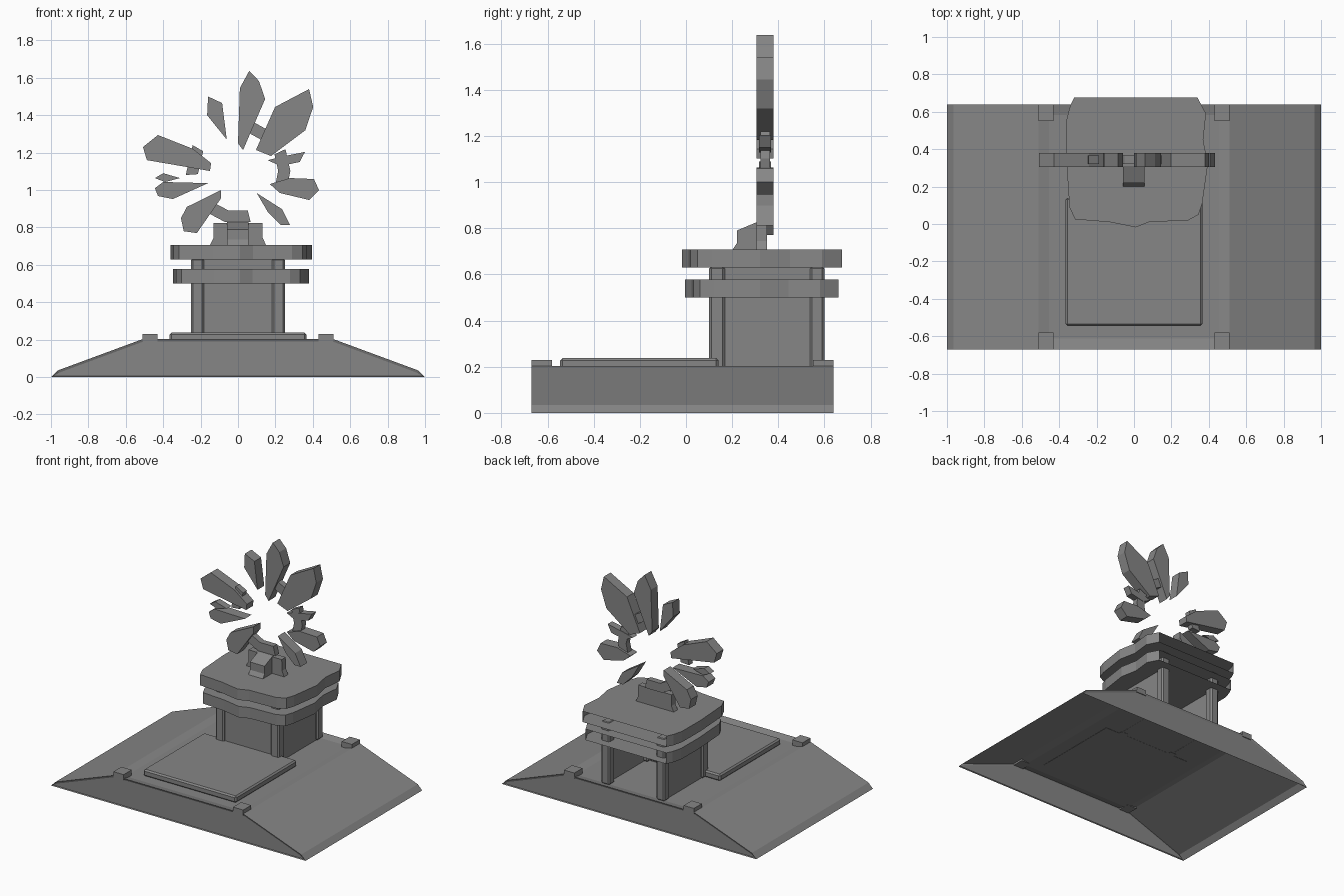
import bpy, bmesh, math
from mathutils import Vector

cube = bpy.data.objects.get("Cube")
if cube:
    bpy.data.objects.remove(cube, do_unlink=True)

stone = bpy.data.materials.new("grey stone")
stone.use_nodes = True
GREY = (0.24, 0.24, 0.24, 1)
stone.diffuse_color = GREY
stone.node_tree.nodes["Principled BSDF"].inputs["Base Color"].default_value = GREY


def finish(name, bm, bevel=0):
    bmesh.ops.recalc_face_normals(bm, faces=bm.faces)
    mesh = bpy.data.meshes.new(name)
    bm.to_mesh(mesh)
    bm.free()
    mesh.materials.append(stone)
    obj = bpy.data.objects.new(name, mesh)
    bpy.context.collection.objects.link(obj)
    if bevel:
        mod = obj.modifiers.new("chamfer", "BEVEL")
        mod.width = bevel
        mod.segments = 1
    return obj


def prism(points, axis, lo, hi):
    """Extrude a closed outline along the given axis (1 = y, 2 = z)."""
    bm = bmesh.new()
    verts = []
    for a, b in points:
        co = [a, b]
        co.insert(axis, lo)
        verts.append(bm.verts.new(co))
    face = bm.faces.new(verts)
    out = bmesh.ops.extrude_face_region(bm, geom=[face])
    shift = Vector((0, 0, 0))
    shift[axis] = hi - lo
    bmesh.ops.translate(bm, vec=shift,
                        verts=[v for v in out["geom"] if isinstance(v, bmesh.types.BMVert)])
    bmesh.ops.recalc_face_normals(bm, faces=bm.faces)
    return bm


def box(name, x, y, z, bevel=0):
    outline = [(x[0], y[0]), (x[1], y[0]), (x[1], y[1]), (x[0], y[1])]
    return finish(name, prism(outline, 2, *z), bevel)


# Sloping base: hollow underneath, recessed court on top, framed end walls
half = [(1, 0), (0.965, 0.035), (0.51, 0.203)]
bm = prism(half + [(-x, z) for x, z in reversed(half)], 1, -0.67, 0.64)
bm.faces.ensure_lookup_table()
bmesh.ops.delete(bm, geom=[f for f in bm.faces if f.normal.z < -0.9], context="FACES_ONLY")
top = [f for f in bm.faces if f.normal.z > 0.99]
bmesh.ops.inset_individual(bm, faces=top, thickness=0.08, depth=-0.012)
ends = [f for f in bm.faces if abs(f.normal.y) > 0.9 and f.calc_area() > 0.1]
bmesh.ops.inset_individual(bm, faces=ends, thickness=0.014, depth=-0.006)
finish("sloping_base", bm)

# Corner blocks and forecourt slab
for sx in (-1, 1):
    for end, y in (("front", (-0.67, -0.58)), ("back", (0.55, 0.64))):
        side = "left" if sx > 0 else "right"
        box(f"corner_block_{end}_{side}", sorted((sx * 0.43, sx * 0.51)), y, (0.19, 0.23))
box("forecourt_slab", (-0.365, 0.365), (-0.545, 0.14), (0.19, 0.238), 0.01)

# Shrine: chamfered corner pillars, three walls, open back
for sx in (-1, 1):
    side = "left" if sx > 0 else "right"
    for end, y in (("front", (0.1, 0.168)), ("back", (0.537, 0.6))):
        box(f"pillar_{end}_{side}", sorted((sx * 0.183, sx * 0.25)), y, (0.19, 0.635), 0.01)
    box(f"side_wall_{side}", sorted((sx * 0.215, sx * 0.235)), (0.16, 0.545), (0.19, 0.635))
box("front_wall", (-0.19, 0.19), (0.115, 0.135), (0.19, 0.635))

# Two rough roof slabs, hollow and open at the back
rough = [(-0.32, 0.675), (0.34, 0.675), (0.385, 0.59), (0.37, 0.45), (0.395, 0.32),
         (0.365, 0.11), (0.345, 0.05), (0.29, 0.02), (0.08, 0.01), (0.01, -0.018),
         (-0.13, 0.01), (-0.315, 0.025), (-0.345, 0.09), (-0.362, 0.35), (-0.36, 0.56),
         (-0.342, 0.63)]
for name, s, z in (("lower_roof_slab", 0.96, (0.5, 0.578)), ("upper_roof_slab", 1, (0.63, 0.707))):
    bm = prism([(x * s, 0.33 + (y - 0.33) * s) for x, y in rough], 2, *z)
    bmesh.ops.delete(bm, geom=[f for f in bm.faces if f.normal.y > 0.99], context="FACES_ONLY")
    finish(name, bm)

# Pedestal: flared cross bar with a stepped front lug
bar = [(-0.15, 0.705), (0.15, 0.705), (0.132, 0.745), (0.13, 0.825), (-0.13, 0.825),
       (-0.13, 0.745)]
finish("pedestal_bar", prism(bar, 1, 0.305, 0.35))
lug = [(0.2, 0.705), (0.22, 0.735), (0.22, 0.79), (0.31, 0.828), (0.35, 0.828), (0.35, 0.705)]
bm = prism([(-y, z) for y, z in lug], 1, -0.06, 0.055)
for v in bm.verts:
    v.co.x, v.co.y = v.co.y, -v.co.x
finish("pedestal_lug", bm)

# Broken ring behind the shards
for i, (a, b) in enumerate(((228, 284), (336, 385), (46, 76), (150, 184))):
    steps = max(1, round((b - a) / 25))
    angles = [math.radians(a + (b - a) * k / steps) for k in range(steps + 1)]
    arc = [(0.28 * math.cos(t), 1.1 + 0.28 * math.sin(t)) for t in angles]
    arc += [(0.215 * math.cos(t), 1.1 + 0.215 * math.sin(t)) for t in reversed(angles)]
    finish(f"ring_piece_{i + 1}", prism(arc, 1, 0.322, 0.365))

# Floating shards radiating around the ring
shards = {
    "upper_right": [(-.16, 1.5), (-.085, 1.465), (-.06, 1.27), (-.165, 1.4)],
    "top": [(.06, 1.637), (.112, 1.583), (.145, 1.487), (.027, 1.214), (0, 1.25), (.01, 1.545)],
    "upper_left": [(.38, 1.54), (.402, 1.444), (.36, 1.32), (.176, 1.182), (.096, 1.214),
                   (.198, 1.444)],
    "small_left": [(.25, 1.182), (.358, 1.204), (.33, 1.15), (.225, 1.128), (.16, 1.16)],
    "left": [(.17, 1.032), (.278, 1.064), (.406, 1.059), (.433, 1), (.38, .947), (.225, .984)],
    "lower_left": [(.1, .984), (.235, .898), (.278, .813), (.23, .813), (.16, .882)],
    "lower_right": [(-.09, 1), (-.09, .957), (-.22, .77), (-.29, .78), (-.305, .85), (-.273, .91)],
    "right": [(-.16, 1.037), (-.348, .952), (-.428, .968), (-.444, 1.01), (-.4, 1.043)],
    "small_right": [(-.444, 1.064), (-.4, 1.09), (-.31, 1.064), (-.39, 1.043)],
    "wide_right": [(-.428, 1.294), (-.24, 1.22), (-.144, 1.144), (-.15, 1.102), (-.487, 1.16),
                   (-.508, 1.23)],
}
for name, outline in shards.items():
    thin = 0.012 if name.startswith("small") else 0
    finish("shard_" + name, prism(outline, 1, 0.305 + thin, 0.38 - thin))
